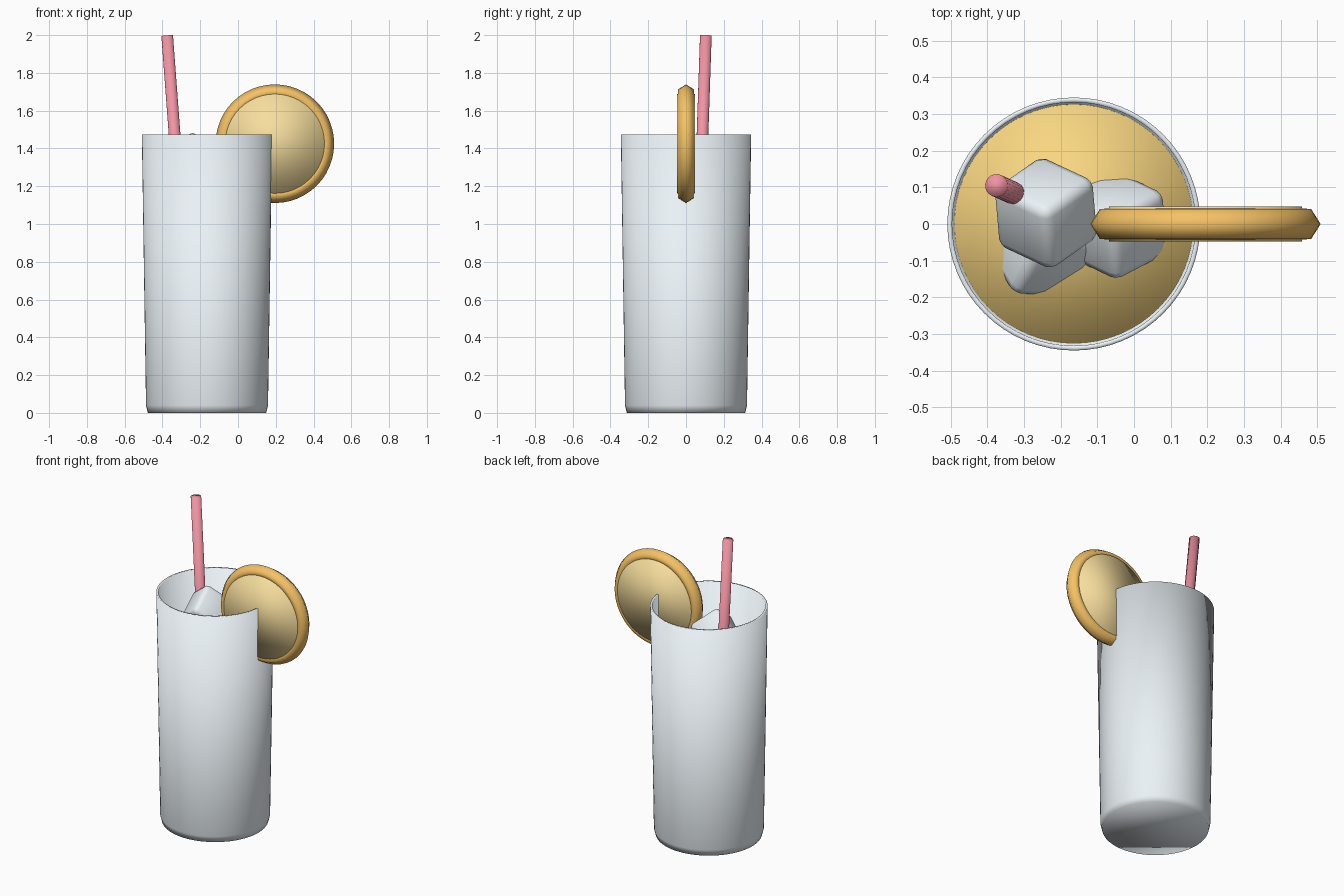
import bpy, bmesh, math
from mathutils import Vector, Matrix

if "Cube" in bpy.data.objects:
    bpy.data.objects.remove(bpy.data.objects["Cube"])

CX = -0.164  # glass axis


def material(name, rgb):
    m = bpy.data.materials.new(name)
    m.diffuse_color = (*rgb, 1)
    m.use_nodes = True
    m.node_tree.nodes["Principled BSDF"].inputs["Base Color"].default_value = m.diffuse_color
    return m


def finish(name, bm, mat):
    """Turn the bmesh into a fully smooth-shaded object."""
    bmesh.ops.recalc_face_normals(bm, faces=bm.faces)
    for f in bm.faces:
        f.smooth = True
    me = bpy.data.meshes.new(name)
    bm.to_mesh(me)
    bm.free()
    ob = bpy.data.objects.new(name, me)
    bpy.context.collection.objects.link(ob)
    me.materials.append(mat)
    return ob


def lathe(name, profile, matrix, mat, steps=64):
    """Spin an (r, z) profile about z, cap open ends with one face, place it."""
    bm = bmesh.new()
    vs = [bm.verts.new((r, 0, z)) for r, z in profile]
    es = [bm.edges.new(p) for p in zip(vs, vs[1:])]
    bmesh.ops.spin(bm, geom=vs + es, axis=(0, 0, 1), cent=(0, 0, 0),
                   angle=2 * math.pi, steps=steps)
    bmesh.ops.remove_doubles(bm, verts=bm.verts, dist=1e-5)
    bmesh.ops.holes_fill(bm, edges=[e for e in bm.edges if e.is_boundary], sides=0)
    bm.transform(matrix)
    return finish(name, bm, mat)


glass_mat = material("pale_glass", (0.83, 0.89, 0.93))
rind_mat = material("rind", (0.92, 0.54, 0.13))
pulp_mat = material("pulp", (0.93, 0.73, 0.34))
drink_mat = material("drink", (0.95, 0.68, 0.22))
straw_mat = material("straw_pink", (0.88, 0.29, 0.36))

# Tumbler with thin walls, and the drink inside it
axis = Matrix.Translation((CX, 0, 0))
lathe("glass", [(0.313, 0), (0.323, 0.04), (0.345, 1.475),
                (0.332, 1.475), (0.308, 0.07), (0.295, 0.05)], axis, glass_mat)
lathe("drink", [(0.293, 0.055), (0.306, 0.075), (0.328, 1.12)], axis, drink_mat)

# Citrus wheel on the rim: rind ring and slightly raised pulp disc
wheel = Matrix.Translation((0.195, 0, 1.425)) @ Matrix.Rotation(math.pi / 2, 4, 'X')
lathe("slice_rind", [(0.25, -0.043), (0.288, -0.041), (0.314, 0), (0.288, 0.041),
                     (0.25, 0.043), (0.25, -0.043)], wheel, rind_mat, 48)
lathe("slice_pulp", [(0.263, -0.048), (0.263, 0.048)], wheel, pulp_mat, 48)

# Leaning straw
top, bottom = Vector((-0.375, 0.105, 1.998)), Vector((-0.232, 0.041, 0.09))
d = top - bottom
bm = bmesh.new()
bmesh.ops.create_cone(bm, cap_ends=True, segments=20, radius1=0.031, radius2=0.031,
                      depth=d.length,
                      matrix=Matrix.Translation((top + bottom) / 2)
                      @ d.to_track_quat('Z', 'Y').to_matrix().to_4x4())
finish("straw", bm, straw_mat)

# Ice cubes: bevelled, stood on a corner, then tipped and turned about z
CORNER = Matrix.Rotation(math.atan(math.sqrt(0.5)), 4, 'Y') @ Matrix.Rotation(math.pi / 4, 4, 'X')
for i, (pos, turn, tip) in enumerate([
        ((-0.24, 0.03, 1.325), 35, 0),
        ((-0.05, -0.003, 1.13), 32, -6),
        ((-0.25, -0.06, 1.09), 0, -5)]):
    bm = bmesh.new()
    bmesh.ops.create_cube(bm, size=0.205)
    bmesh.ops.bevel(bm, geom=bm.edges[:], offset=0.028, segments=2, profile=0.5,
                    affect='EDGES')
    bm.transform(Matrix.Translation(pos) @ Matrix.Rotation(math.radians(turn), 4, 'Z')
                 @ Matrix.Rotation(math.radians(tip), 4, 'X') @ CORNER)
    finish(f"ice_cube_{i + 1}", bm, glass_mat)
